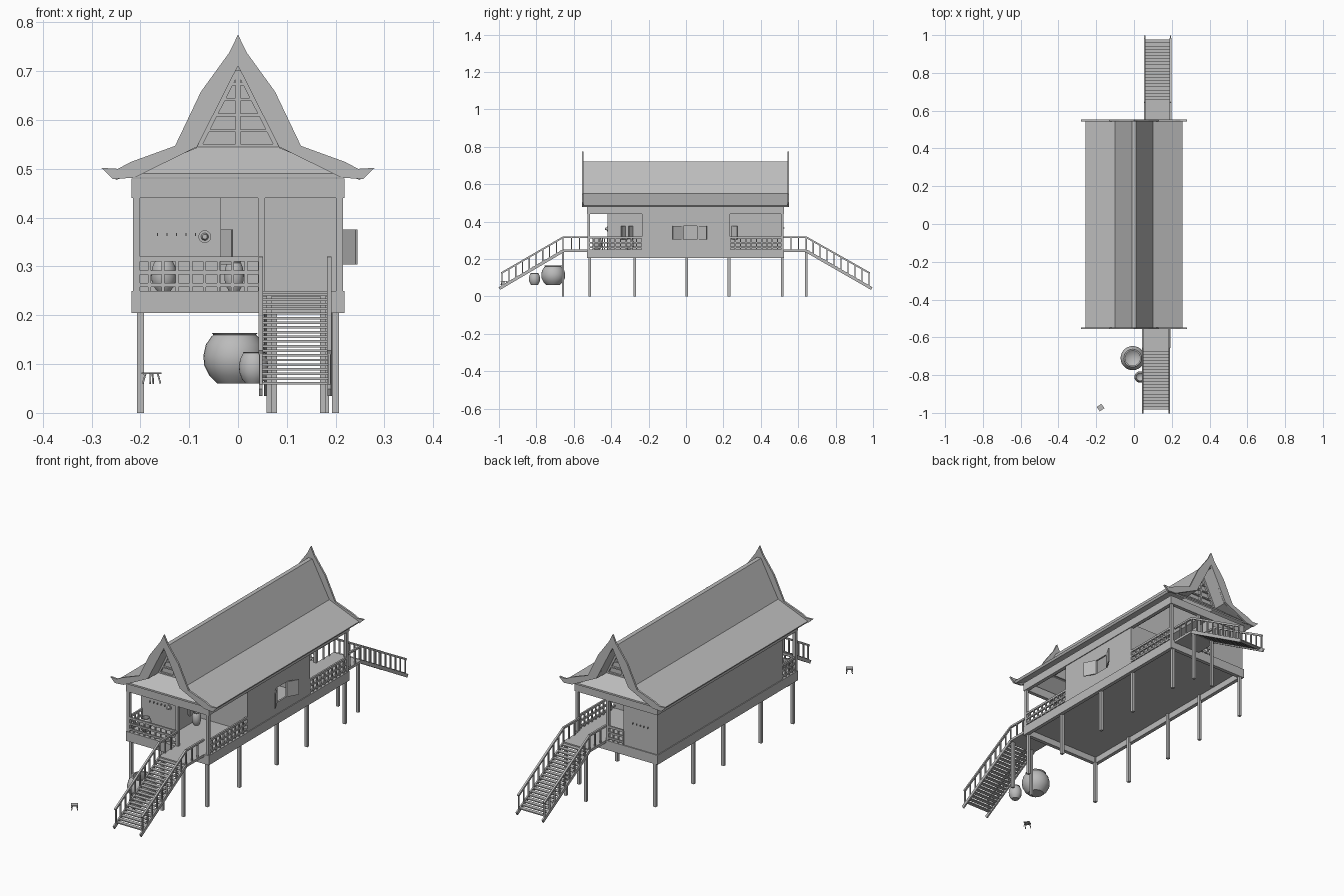
import bpy, bmesh, math
from mathutils import Vector, Matrix

cube = bpy.data.objects.get("Cube")
if cube:
    bpy.data.objects.remove(cube, do_unlink=True)

grey = bpy.data.materials.new("plain grey")
grey.use_nodes = True
GREY = (0.5, 0.5, 0.5, 1)
grey.diffuse_color = GREY
grey.node_tree.nodes["Principled BSDF"].inputs["Base Color"].default_value = GREY


class Part:
    """Collects simple solids into one named object."""

    def __init__(self, name):
        self.name, self.bm = name, bmesh.new()

    def box(self, x0, x1, y0, y1, z0, z1):
        mid = Vector((x0 + x1, y0 + y1, z0 + z1)) / 2
        size = Matrix.Diagonal((x1 - x0, y1 - y0, z1 - z0, 1))
        bmesh.ops.create_cube(self.bm, size=1, matrix=Matrix.Translation(mid) @ size)

    def bar(self, a, b, wide, tall):
        a, b = Vector(a), Vector(b)
        along = (b - a).normalized()
        side = along.cross((0, 0, 1))
        side = side.normalized() if side.length > 0.001 else Vector((1, 0, 0))
        up = side.cross(along)
        turn = Matrix((side, along, up)).transposed().to_4x4()
        size = Matrix.Diagonal((wide, (b - a).length, tall, 1))
        bmesh.ops.create_cube(self.bm, size=1, matrix=Matrix.Translation((a + b) / 2) @ turn @ size)

    def prism(self, outline, y0, y1):
        face = self.bm.faces.new([self.bm.verts.new((x, y0, z)) for x, z in outline])
        out = bmesh.ops.extrude_face_region(self.bm, geom=[face])["geom"]
        moved = [v for v in out if isinstance(v, bmesh.types.BMVert)]
        bmesh.ops.translate(self.bm, vec=(0, y1 - y0, 0), verts=moved)

    def finish(self, smooth=False):
        bmesh.ops.recalc_face_normals(self.bm, faces=self.bm.faces)
        mesh = bpy.data.meshes.new(self.name)
        self.bm.to_mesh(mesh)
        self.bm.free()
        mesh.materials.append(grey)
        obj = bpy.data.objects.new(self.name, mesh)
        bpy.context.collection.objects.link(obj)
        if smooth:
            bpy.ops.object.select_all(action="DESELECT")
            obj.select_set(True)
            bpy.context.view_layer.objects.active = obj
            bpy.ops.object.shade_smooth_by_angle(angle=math.radians(40))
        return obj


def mirrored(half):
    return half + [(-x, z) for x, z in reversed(half) if x > 0]


# Floor and its edge beams
floor = Part("floor")
floor.box(-0.21, 0.21, -0.52, 0.515, 0.235, 0.25)
floor.finish()
HALF, FRONT, BACK = 0.218, -0.53, 0.525
for name, z0, z1 in (("floor_edge_beams", 0.205, 0.25), ("eave_beams", 0.44, 0.48)):
    ring = Part(name)
    for s in (-1, 1):
        ring.box(s * HALF - 0.009 * (s + 1), s * HALF - 0.009 * (s - 1), FRONT, BACK, z0, z1)
    ring.box(-0.2, 0.2, FRONT, FRONT + 0.018, z0, z1)
    ring.box(-0.2, 0.2, BACK - 0.018, BACK, z0, z1)
    ring.finish()

# Stilts and porch posts
stilts = Part("stilts")
for y in (-0.515, -0.275, 0.005, 0.23, 0.515):
    for x in (-0.2, 0.2):
        stilts.box(x - 0.007, x + 0.007, y - 0.007, y + 0.007, 0, 0.235)
stilts.finish()
posts = Part("porch_posts")
for x, y in ((-0.208, -0.52), (0.048, -0.52), (0.208, -0.52), (0.208, 0.515), (0.048, 0.515)):
    posts.box(x - 0.007, x + 0.007, y - 0.007, y + 0.007, 0.25, 0.44)
posts.finish()

# Walls, leaving an L-shaped front porch and a rear corner porch
walls = Part("walls")
T, LOW, TOP = 0.008, 0.25, 0.46
walls.box(-0.214, -0.206, -0.42, 0.52, LOW, TOP)
walls.box(-0.214, -0.035, -0.42, -0.42 + T, LOW, TOP)
walls.box(-0.035 - T, -0.035, -0.42, -0.235, LOW, TOP)
walls.box(-0.035, 0.214, -0.235, -0.235 + T, LOW, TOP)
walls.box(-0.035, 0.214, 0.235 - T, 0.235, LOW, TOP)
walls.box(-0.035 - T, -0.035, 0.235, 0.52, LOW, TOP)
walls.box(-0.214, -0.035, 0.52 - T, 0.52, LOW, TOP)
# Side wall pieces around the window
walls.box(0.206, 0.214, -0.235, -0.015, LOW, TOP)
walls.box(0.206, 0.214, 0.06, 0.235, LOW, TOP)
walls.box(0.206, 0.214, -0.015, 0.06, LOW, 0.305)
walls.box(0.206, 0.214, -0.015, 0.06, 0.375, TOP)
walls.finish()

# Open shutters
shutters = Part("shutters")
for a, b in (((0.214, -0.015), (0.243, -0.07)), ((0.214, 0.06), (0.243, 0.11)),
             ((-0.035, -0.325), (-0.012, -0.345)), ((-0.035, -0.285), (-0.012, -0.305)),
             ((-0.035, 0.245), (-0.012, 0.275))):
    shutters.bar((*a, 0.34), (*b, 0.34), 0.005, 0.072)
shutters.finish()


# Porch railings
def railing(name, a, b):
    part = Part(name)
    a, b = Vector((*a, 0)), Vector((*b, 0))
    for z, tall in ((0.315, 0.01), (0.288, 0.008), (0.262, 0.008)):
        lift = Vector((0, 0, z))
        part.bar(a + lift, b + lift, 0.008, tall)
    count = max(1, round((b - a).length / 0.029))
    for i in range(count + 1):
        p = a.lerp(b, i / count)
        part.box(p.x - 0.003, p.x + 0.003, p.y - 0.003, p.y + 0.003, 0.25, 0.315)
    part.finish()


railing("front_railing", (-0.21, -0.522), (0.045, -0.522))
railing("front_left_railing", (0.21, -0.522), (0.21, -0.235))
railing("front_right_railing", (-0.21, -0.522), (-0.21, -0.42))
railing("rear_left_railing", (0.21, 0.235), (0.21, 0.518))
railing("rear_railing", (-0.035, 0.518), (0.045, 0.518))


# Landing, steps and handrails, one flight at each end
def staircase(name, s, x0, x1, edge, turn, foot):
    part = Part(name)
    part.box(x0, x1, min(s * edge, s * turn), max(s * edge, s * turn), 0.238, 0.25)
    for x in (x0 + 0.022, x1 - 0.018):
        part.box(x - 0.006, x + 0.006, s * turn - 0.006, s * turn + 0.006, 0, 0.24)
    for x in (x0 + 0.005, x1 - 0.005):
        part.bar((x, s * turn, 0.243), (x, s * foot, 0.042), 0.007, 0.016)
        part.bar((x, s * edge, 0.316), (x, s * turn, 0.316), 0.009, 0.009)
        part.bar((x, s * turn, 0.316), (x, s * (foot - 0.01), 0.124), 0.009, 0.009)
        for i in range(1, 4):
            y = s * (edge + (turn - edge) * i / 3)
            part.box(x - 0.003, x + 0.003, y - 0.003, y + 0.003, 0.25, 0.316)
        for i in range(1, 10):
            t = i / 9
            y, z = s * (turn + (foot - 0.015 - turn) * t), 0.243 - 0.19 * t
            part.box(x - 0.003, x + 0.003, y - 0.003, y + 0.003, z, z + 0.075)
    for i in range(20):
        t = (i + 0.5) / 21
        y, z = s * (turn + (foot - turn) * t), 0.247 - 0.2 * t
        part.box(x0 + 0.008, x1 - 0.008, y - 0.009, y + 0.009, z - 0.003, z + 0.002)
    part.finish()


staircase("front_stairs", -1, 0.042, 0.192, 0.525, 0.657, 0.998)
staircase("rear_stairs", 1, 0.052, 0.198, 0.52, 0.643, 0.993)

# Two-pitch roof shell
roof = Part("roof")
outer = [(0.256, 0.487), (0.1, 0.55), (0.01, 0.72)]
inner = [(0.008, 0.7), (0.085, 0.542), (0.25, 0.477)]
roof.prism(outer + [(-x, z) for x, z in reversed(outer)]
           + [(-x, z) for x, z in reversed(inner)] + inner, -0.552, 0.542)
roof.finish()

# Flared gable boards
board = [(0, 0.775), (0.018, 0.738), (0.076, 0.658), (0.129, 0.547), (0.22, 0.514),
         (0.246, 0.5), (0.28, 0.502), (0.256, 0.479), (0.212, 0.482), (0.084, 0.545), (0, 0.711)]
boards = Part("gable_boards")
for y in (-0.557, 0.543):
    for s in (-1, 1):
        boards.prism([(s * x, z) for x, z in board], y, y + 0.009)
boards.finish()

# Gable skirts, panels and lattices
for name, s in (("front", -1), ("rear", 1)):
    edge, deep = s * 0.542, s * 0.475
    skirt = Part(name + "_gable_skirt")
    rows = [[(x, y, z - drop) for x, y, z in
             ((-0.215, edge, 0.49), (0.215, edge, 0.49), (0.084, deep, 0.548), (-0.084, deep, 0.548))]
            for drop in (0, 0.008)]
    top, low = [[skirt.bm.verts.new(p) for p in row] for row in rows]
    skirt.bm.faces.new(top)
    skirt.bm.faces.new(low)
    for i in range(4):
        j = (i + 1) % 4
        skirt.bm.faces.new((top[i], top[j], low[j], low[i]))
    skirt.finish()
    panel = Part(name + "_gable_lattice")
    panel.prism([(-0.086, 0.543), (0.086, 0.543), (0, 0.713)], deep - 0.004 * s, deep - 0.01 * s)
    panel.box(-0.005, 0.005, deep - 0.005, deep + 0.005, 0.545, 0.7)
    for z in (0.548, 0.578, 0.61, 0.642, 0.674):
        w = 0.084 * (0.711 - z) / 0.166
        panel.box(-w, w, deep - 0.005, deep + 0.005, z - 0.003, z + 0.003)
    for m in (-1, 1):
        panel.bar((m * 0.079, deep, 0.548), (0, deep, 0.704), 0.01, 0.01)
    panel.finish()


# Round pots turned from a profile
def pot(name, x, y, z, r, h):
    part = Part(name)
    profile = [(0, 0), (0.55, 0), (0.8, 0.15), (0.97, 0.35), (1, 0.55), (0.92, 0.77), (0.74, 0.93),
               (0.68, 0.96), (0.74, 1), (0.62, 1), (0.62, 0.9), (0.8, 0.6), (0, 0.1)]
    pts = [part.bm.verts.new((x + a * r, y, z + b * h)) for a, b in profile]
    edges = [part.bm.edges.new(e) for e in zip(pts, pts[1:])]
    bmesh.ops.spin(part.bm, geom=pts + edges, cent=(x, y, z), axis=(0, 0, 1),
                   angle=math.tau, steps=28, use_merge=False)
    bmesh.ops.remove_doubles(part.bm, verts=part.bm.verts, dist=0.0002)
    part.finish(smooth=True)


pot("large_jar", -0.007, -0.71, 0.06, 0.064, 0.104)
pot("small_jar", 0.032, -0.81, 0.06, 0.03, 0.065)
pot("porch_jar", -0.152, -0.475, 0.25, 0.026, 0.063)
pot("porch_corner_jar", -0.008, -0.3, 0.25, 0.02, 0.06)

# Hat and wall hooks
hat = Part("hanging_hat")
tilt = Matrix.Rotation(math.radians(90), 4, "X")
for r1, r2, d, y in ((0.013, 0.013, 0.003, -0.422), (0.008, 0.005, 0.012, -0.428)):
    bmesh.ops.create_cone(hat.bm, cap_ends=True, segments=20, radius1=r1, radius2=r2, depth=d,
                          matrix=Matrix.Translation((-0.068, y, 0.361)) @ tilt)
hat.finish(smooth=True)
hooks = Part("wall_hooks")
for i in range(5):
    x = -0.165 + 0.0195 * i
    hooks.box(x - 0.001, x + 0.001, -0.428, -0.419, 0.362, 0.369)
    hooks.box(x - 0.001, x + 0.001, 0.519, 0.526, 0.362, 0.369)
hooks.finish()

# Small splayed stool
stool = Part("stool")
spin = Matrix.Translation((-0.177, -0.972, 0)) @ Matrix.Rotation(math.radians(35), 4, "Z")
stool.box(-0.015, 0.015, -0.014, 0.014, 0.08, 0.083)
for sx in (-1, 1):
    for sy in (-1, 1):
        stool.bar((sx * 0.009, sy * 0.009, 0.08), (sx * 0.013, sy * 0.013, 0.06), 0.003, 0.003)
bmesh.ops.transform(stool.bm, matrix=spin, verts=stool.bm.verts)
stool.finish()
